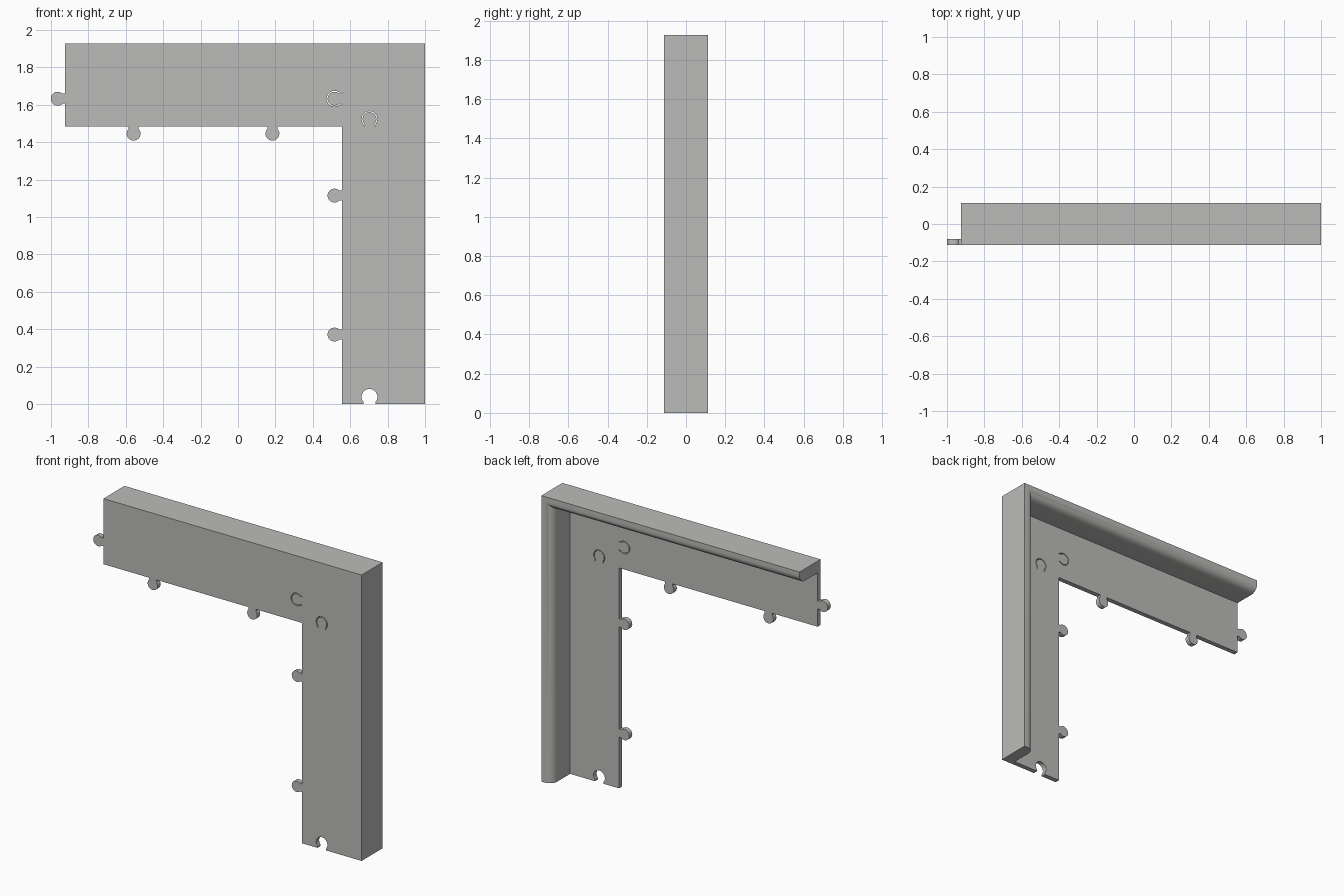
import bpy, bmesh, math

if "Cube" in bpy.data.objects:
    bpy.data.objects.remove(bpy.data.objects["Cube"])

LEFT, RIGHT, TOP = -0.925, 1.0, 1.927      # outer extents
IN_X, IN_Z = 0.555, 1.485                  # inner corner of the L
FRONT, PLATE_BACK, BACK = -0.112, -0.08, 0.112
WALL, ROUND = 0.08, 0.055                  # rim thickness, rounded inner edge
NECK = 0.039                               # knob centre distance from its edge

grey = bpy.data.materials.new("warm grey")
grey.diffuse_color = (0.5, 0.5, 0.49, 1)
grey.use_nodes = True
grey.node_tree.nodes["Principled BSDF"].inputs["Base Color"].default_value = grey.diffuse_color


def knob(p, t, side=1, r=0.037, w=0.027, n=28):
    """Jigsaw knob on an edge at p, travelling along t; side -1 makes a socket."""
    out = (side * t[1], -side * t[0])
    a0 = math.pi - math.asin(w / r)
    uv = [(-w, 0)]
    for i in range(n + 1):
        a = -a0 + 2 * a0 * i / n
        uv.append((r * math.sin(a), NECK + r * math.cos(a)))
    uv.append((w, 0))
    return [(p[0] + t[0] * u + out[0] * v, p[1] + t[1] * u + out[1] * v) for u, v in uv]


def finish(bm, name):
    bmesh.ops.recalc_face_normals(bm, faces=bm.faces)
    me = bpy.data.meshes.new(name)
    bm.to_mesh(me)
    bm.free()
    me.materials.append(grey)
    ob = bpy.data.objects.new(name, me)
    bpy.context.collection.objects.link(ob)
    return ob


def slab(name, outline, y0, y1):
    """Extrude an x-z outline from y0 to y1."""
    bm = bmesh.new()
    face = bm.faces.new([bm.verts.new((x, y0, z)) for x, z in outline])
    ext = bmesh.ops.extrude_face_region(bm, geom=[face])
    verts = [g for g in ext["geom"] if isinstance(g, bmesh.types.BMVert)]
    bmesh.ops.translate(bm, verts=verts, vec=(0, y1 - y0, 0))
    return finish(bm, name)


def combine(target, tool, operation):
    tool.hide_render = True
    mod = target.modifiers.new(operation, 'BOOLEAN')
    mod.operation, mod.object, mod.solver = operation, tool, 'EXACT'
    bpy.context.view_layer.objects.active = target
    bpy.ops.object.modifier_apply(modifier=mod.name)
    bpy.data.objects.remove(tool)


# L-shaped face plate with knobs on its inner and left edges, socket at the foot
outline = [(LEFT, IN_Z)]
for x in (-0.558, 0.184):
    outline += knob((x, IN_Z), (1, 0))
outline.append((IN_X, IN_Z))
for z in (1.115, 0.372):
    outline += knob((IN_X, z), (0, -1))
outline.append((IN_X, 0))
outline += knob((0.703, 0), (1, 0), side=-1, r=0.042, w=0.032)
outline += [(RIGHT, 0), (RIGHT, TOP), (LEFT, TOP)]
outline += knob((LEFT, 1.633), (0, -1))
frame = slab("corner_frame", outline, FRONT, PLATE_BACK)

# Rim along the top and right, swept round the corner with a mitre
profile = [(0, FRONT), (0, BACK)]
for i in range(17):
    a = math.pi / 2 * i / 16
    profile.append((WALL - ROUND + ROUND * math.sin(a), BACK - ROUND + ROUND * math.cos(a)))
profile.append((WALL, FRONT))
bm = bmesh.new()
rings = [
    [bm.verts.new((LEFT, y, TOP - t)) for t, y in profile],
    [bm.verts.new((RIGHT - t, y, TOP - t)) for t, y in profile],
    [bm.verts.new((RIGHT - t, y, 0)) for t, y in profile],
]
for a, b in zip(rings, rings[1:]):
    for i in range(len(profile)):
        j = (i + 1) % len(profile)
        bm.faces.new((a[i], a[j], b[j], b[i]))
bm.faces.new(rings[0])
bm.faces.new(rings[2])
combine(frame, finish(bm, "rim"), 'UNION')

# Thin seam slits around the two knobs inside the corner
for p, t in (((IN_X, 1.633), (0, -1)), ((0.703, IN_Z), (-1, 0))):
    slit = knob(p, t, r=0.042, w=0.032) + knob(p, t)[::-1]
    combine(frame, slab("slit_cutter", slit, FRONT - 0.05, PLATE_BACK + 0.05), 'DIFFERENCE')

# Smooth the curves, keep the corners sharp
bpy.ops.object.select_all(action='DESELECT')
frame.select_set(True)
bpy.context.view_layer.objects.active = frame
bpy.ops.object.shade_smooth_by_angle(angle=math.radians(30))
